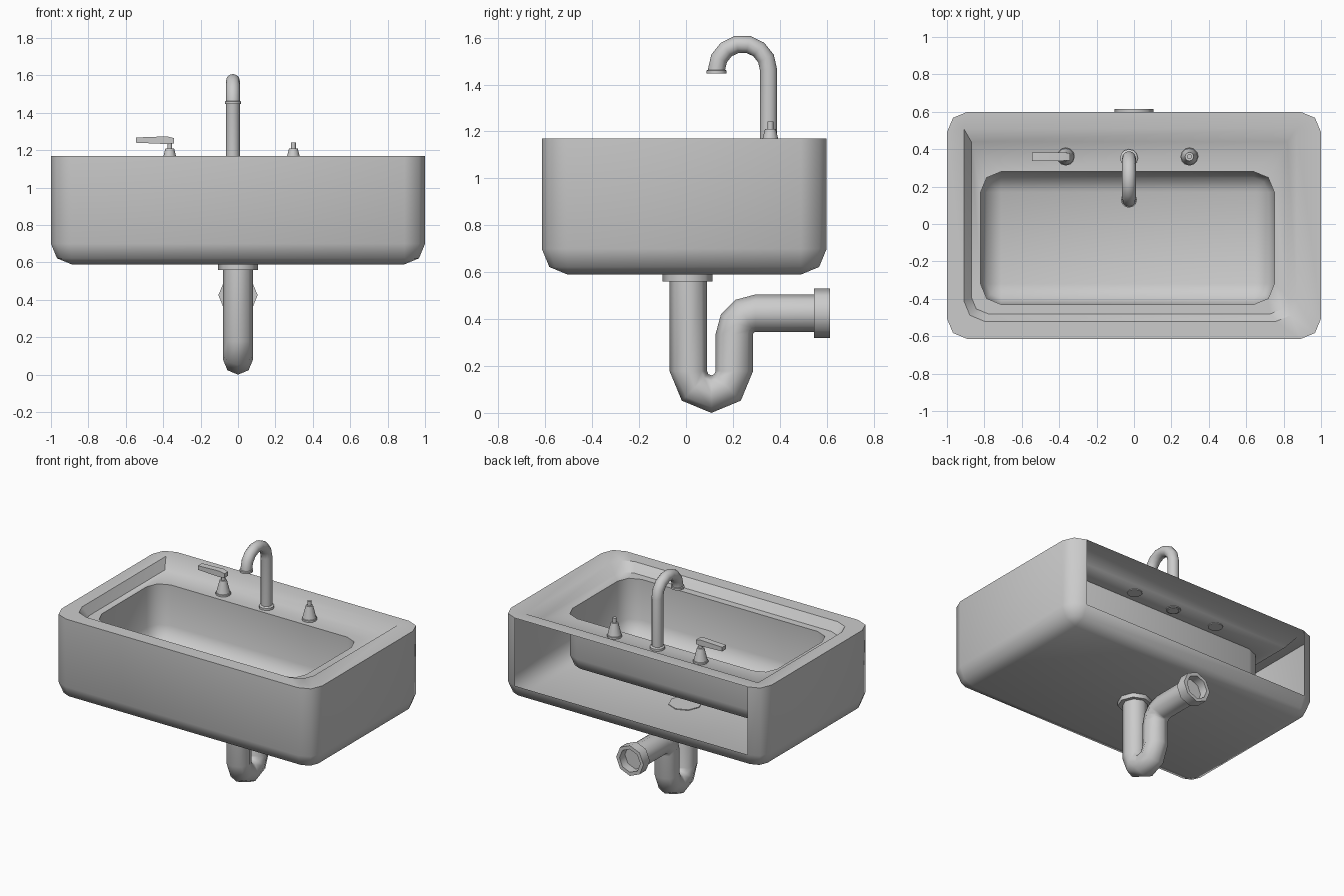
import bpy, math

if "Cube" in bpy.data.objects:
    bpy.data.objects.remove(bpy.data.objects["Cube"])


def loft(name, loops, cap_start=True, cap_end=True, skip=None, angle=50):
    """Skin a list of equal-length closed loops."""
    n = len(loops[0])
    verts = [p for loop in loops for p in loop]
    faces = []
    for k in range(len(loops) - 1):
        for i in range(n):
            j = (i + 1) % n
            q = (k * n + i, k * n + j, (k + 1) * n + j, (k + 1) * n + i)
            if not (skip and skip(k, [verts[v] for v in q])):
                faces.append(q)
    if cap_start:
        faces.append(tuple(reversed(range(n))))
    if cap_end:
        faces.append(tuple(range(len(verts) - n, len(verts))))
    me = bpy.data.meshes.new(name)
    me.from_pydata(verts, [], faces)
    ob = bpy.data.objects.new(name, me)
    bpy.context.collection.objects.link(ob)
    bpy.ops.object.select_all(action='DESELECT')
    ob.select_set(True)
    bpy.context.view_layer.objects.active = ob
    bpy.ops.object.mode_set(mode='EDIT')
    bpy.ops.mesh.select_all(action='SELECT')
    bpy.ops.mesh.remove_doubles(threshold=0.0005)
    bpy.ops.object.mode_set(mode='OBJECT')
    bpy.ops.object.shade_smooth_by_angle(angle=math.radians(angle))
    return ob


def rect(x0, x1, y0, y1, z, front_r, back_r, inset=0.0, seg=2):
    """Counter-clockwise rounded rectangle with separate front/back radii."""
    x0, x1, y0, y1 = x0 + inset, x1 - inset, y0 + inset, y1 - inset
    pts = []
    for sx, sy, a0 in ((1, 1, 0), (0, 1, 90), (0, 0, 180), (1, 0, 270)):
        r = max((back_r if sy else front_r) - inset, 0)
        cx = x1 - r if sx else x0 + r
        cy = y1 - r if sy else y0 + r
        for i in range(seg + 1):
            a = math.radians(a0 + 90 * i / seg)
            pts.append((cx + r * math.cos(a), cy + r * math.sin(a), z))
    return pts


def sweep(name, x, stations, sides, cap_start=True, cap_end=True, angle=50):
    """Round section swept in the YZ plane; station = (y, z, heading, radius)."""
    loops = []
    for y, z, h, r in stations:
        ty, tz = math.cos(math.radians(h)), math.sin(math.radians(h))
        loop = []
        for i in range(sides):
            u = 2 * math.pi * i / sides
            c, s = r * math.cos(u), r * math.sin(u)
            loop.append((x + c, y + s * tz, z - s * ty))
        loops.append(loop)
    return loft(name, loops, cap_start, cap_end, angle=angle)


def arc(cy, cz, R, a0, a1, seg, r):
    turn = 90 if a1 > a0 else -90
    out = []
    for i in range(seg + 1):
        a = a0 + (a1 - a0) * i / seg
        t = math.radians(a)
        out.append((cy + R * math.cos(t), cz + R * math.sin(t), a + turn, r))
    return out


def upright(name, x, y, profile, sides=12, angle=50):
    return sweep(name, x, [(y, z, 90, r) for z, r in profile], sides, angle=angle)


TOP, DECK, BOT, R = 1.17, 1.112, 0.59, 0.11
k = 1 - math.cos(math.radians(45))

# Sink: outer shell (open flat back), rim, recessed deck and basin in one skin
outer = (-1, 1, -0.615, 0.6)
bowl = (-0.82, 0.75, -0.43, 0.28)
FLOOR = 0.72
loops = [
    rect(*outer, BOT, R, R, R),
    rect(*outer, BOT + R * k, R, R, R * k),
    rect(*outer, BOT + R, R, R),
    rect(*outer, TOP, R, R),
    rect(-0.91, 0.87, -0.52, 0.51, TOP, 0.11, 0),
    rect(-0.87, 0.82, -0.48, 0.44, DECK, 0.09, 0),
    rect(*bowl, DECK, R, R),
    rect(*bowl, FLOOR + R, R, R),
    rect(*bowl, FLOOR + R * k, R, R, R * k),
    rect(*bowl, FLOOR, R, R, R),
]
loft("sink_body", loops,
     skip=lambda lv, q: lv == 2 and all(abs(p[1] - 0.6) < 1e-4 for p in q))

# Gooseneck faucet with base collar and nozzle lip
FX = -0.027
sweep("faucet_spout", FX,
      [(0.352, DECK - 0.01, 90, 0.037)] + arc(0.241, 1.463, 0.111, 0, 180, 7, 0.037)
      + [(0.13, 1.45, 270, 0.037)], 12)
upright("faucet_base", FX, 0.352, [(DECK - 0.005, 0.048), (DECK + 0.015, 0.048), (DECK + 0.022, 0.037)])
upright("faucet_nozzle_lip", FX, 0.13, [(1.447, 0.043), (1.46, 0.043), (1.463, 0.037)])

# Tap handle posts
for side, x in (("left", -0.365), ("right", 0.296)):
    upright(side + "_tap_post", x, 0.36,
            [(DECK - 0.005, 0.048), (DECK + 0.012, 0.048), (DECK + 0.014, 0.044),
             (1.21, 0.023), (1.21, 0.013), (1.242, 0.013)], angle=35)

# Lever on the left tap only, slightly tapered
lever = []
for x, z0, z1, w in ((-0.545, 1.24, 1.268, 0.022), (-0.38, 1.233, 1.274, 0.022), (-0.342, 1.237, 1.265, 0.02)):
    lever.append([(x, 0.36 - w, z0), (x, 0.36 + w, z0), (x, 0.36 + w, z1), (x, 0.36 - w, z1)])
loft("left_tap_lever", lever, angle=20)

# Drain trap: U bend, then elbow to the wall
pr = 0.08
sweep("drain_trap", 0,
      [(0.01, 0.585, 270, pr)] + arc(0.108, 0.178, 0.098, 180, 360, 4, pr)
      + arc(0.296, 0.335, 0.09, 180, 90, 3, pr) + [(0.56, 0.425, 0, pr)], 8,
      cap_start=False, cap_end=False)
upright("drain_collar", 0, 0.007, [(0.56, 0.107), (0.595, 0.107)], 8, angle=50)

# Hollow wall collar at the end of the pipe
sweep("wall_collar", 0,
      [(0.545, 0.425, 0, 0.078), (0.545, 0.425, 0, 0.105), (0.615, 0.425, 0, 0.105),
       (0.615, 0.425, 0, 0.08), (0.555, 0.425, 0, 0.08)], 8, cap_start=False)
